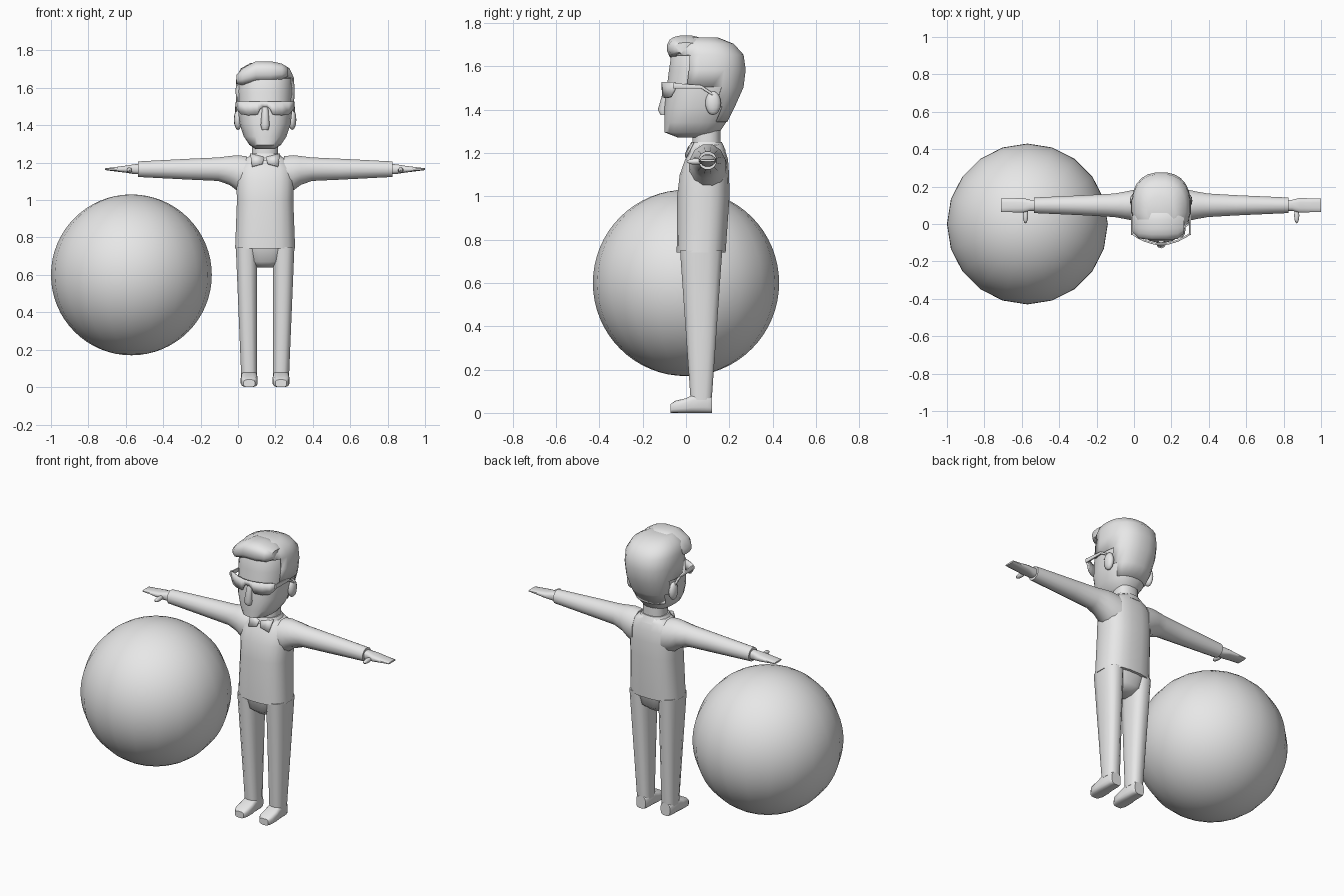
import bpy, bmesh, math
from mathutils import Vector

default_cube = bpy.data.objects.get("Cube")
if default_cube:
    bpy.data.objects.remove(default_cube, do_unlink=True)

# Shared centre lines of the figure, which stands to one side of the ball
BODY_X = 0.145
ARM_Y, ARM_Z = 0.1, 1.165
LEG_X, LEG_Y = 0.085, 0.07
NECK_Y = 0.095

clay = bpy.data.materials.new("light_grey")
clay.use_nodes = True
clay.diffuse_color = (0.8, 0.8, 0.8, 1)
shader = next(node for node in clay.node_tree.nodes if node.type == 'BSDF_PRINCIPLED')
shader.inputs["Base Color"].default_value = clay.diffuse_color


def finish(name, bm, angle=50, thickness=0):
    """Turn a bmesh into a shaded object in the single material."""
    bmesh.ops.recalc_face_normals(bm, faces=bm.faces)
    mesh = bpy.data.meshes.new(name)
    bm.to_mesh(mesh)
    bm.free()
    mesh.materials.append(clay)
    obj = bpy.data.objects.new(name, mesh)
    bpy.context.collection.objects.link(obj)
    bpy.ops.object.select_all(action='DESELECT')
    obj.select_set(True)
    bpy.context.view_layer.objects.active = obj
    bpy.ops.object.shade_smooth_by_angle(angle=math.radians(angle))
    if thickness:
        solid = obj.modifiers.new("thickness", 'SOLIDIFY')
        solid.thickness = thickness
        solid.offset = -1


def ellipsoid(name, centre, radii, segments=12, rings=8):
    bm = bmesh.new()
    bmesh.ops.create_uvsphere(bm, u_segments=segments, v_segments=rings, radius=1)
    bmesh.ops.scale(bm, verts=bm.verts, vec=radii)
    bmesh.ops.translate(bm, verts=bm.verts, vec=centre)
    finish(name, bm)


def loft(name, axis, centre, sections, sides=16, power=2.4, side=1, tilt=0,
         keep=None, thickness=0):
    """Skin rounded sections: position, two radii and an optional shift of the second centre."""
    bm = bmesh.new()
    loops = []
    start = sections[0][0]
    for pos, r1, r2, *shift in sections:
        loop = []
        for i in range(sides):
            t = math.tau * (i + 0.5) / sides
            c, s = math.cos(t), math.sin(t)
            u = centre[0] + tilt * (pos - start) + r1 * math.copysign(abs(c) ** (2 / power), c)
            v = centre[1] + sum(shift) + r2 * math.copysign(abs(s) ** (2 / power), s)
            x, y, z = {'x': (pos, u, v), 'y': (u, pos, v), 'z': (u, v, pos)}[axis]
            loop.append(bm.verts.new((BODY_X + side * x, y, z)))
        loops.append(loop)
    for low, high in zip(loops, loops[1:]):
        for i in range(sides):
            j = (i + 1) % sides
            bm.faces.new((low[i], low[j], high[j], high[i]))
    bm.faces.new(loops[0])
    bm.faces.new(loops[-1])
    if keep:
        unwanted = [face for face in bm.faces if not keep(face.calc_center_median())]
        bmesh.ops.delete(bm, geom=unwanted, context='FACES')
    finish(name, bm, thickness=thickness)


def strip(name, columns, thickness):
    """Bent plate through columns of a top and a bottom point."""
    bm = bmesh.new()
    offset = Vector((BODY_X, 0, 0))
    pairs = [[bm.verts.new(Vector(point) + offset) for point in column] for column in columns]
    for (top, bottom), (next_top, next_bottom) in zip(pairs, pairs[1:]):
        bm.faces.new((top, bottom, next_bottom, next_top))
    finish(name, bm, 30, thickness)


# Ball
ellipsoid("ball", (-0.57, 0, 0.6), (0.43, 0.43, 0.43), segments=20, rings=32)

# Torso, neck and hips
loft("shirt", 'z', (0, LEG_Y), [
    (0.74, 0.162, 0.114), (1, 0.152, 0.122, 0.01), (1.1, 0.156, 0.115, 0.015),
    (1.17, 0.15, 0.1, 0.025), (1.215, 0.12, 0.08, 0.03), (1.24, 0.075, 0.07, 0.03)],
    sides=20, power=2.6)
loft("neck", 'z', (0, NECK_Y), [(1.2, 0.07, 0.065), (1.35, 0.07, 0.065)])
loft("collar", 'z', (0, NECK_Y), [(1.21, 0.1, 0.09), (1.25, 0.077, 0.072)])
loft("hips", 'z', (0, LEG_Y), [(0.64, 0.05, 0.05), (0.67, 0.11, 0.085), (0.75, 0.15, 0.1)])

# Paired parts
for label, s in (("left", 1), ("right", -1)):
    loft(label + "_sleeve", 'x', (ARM_Y, ARM_Z), [
        (0.1, 0.09, 0.108, -0.035), (0.15, 0.085, 0.098, -0.02), (0.19, 0.076, 0.08, -0.007),
        (0.25, 0.065, 0.065), (0.4, 0.056, 0.058), (0.68, 0.043, 0.043)],
        sides=12, power=2, side=s)
    loft(label + "_hand", 'x', (ARM_Y, ARM_Z), [
        (0.66, 0.03, 0.028), (0.7, 0.03, 0.027), (0.74, 0.04, 0.02), (0.855, 0.036, 0.005)],
        sides=12, power=2.8, side=s)
    ellipsoid(label + "_thumb", (BODY_X + s * 0.725, 0.045, 1.16), (0.014, 0.042, 0.014))
    loft(label + "_trouser_leg", 'z', (LEG_X, LEG_Y), [(0.06, 0.044, 0.05), (0.75, 0.058, 0.1)],
         sides=12, power=2.7, side=s, tilt=0.022)
    shoe = [(-0.072, 0.03, 0.02), (-0.05, 0.044, 0.028), (0, 0.046, 0.034),
            (0.035, 0.043, 0.043), (0.1, 0.041, 0.043), (0.12, 0.032, 0.038)]
    loft(label + "_shoe", 'y', (LEG_X, 0), [(y, width, rise, rise) for y, width, rise in shoe],
         power=3.5, side=s)
    ellipsoid(label + "_ear", (BODY_X + s * 0.145, 0.125, 1.43), (0.022, 0.036, 0.055))
    loft(label + "_spectacle_arm", 'y', (0.155, 1.51), [
        (-0.06, 0.006, 0.013), (0.07, 0.006, 0.008, -0.005), (0.125, 0.006, 0.007, -0.04)],
        sides=8, power=5, side=s)
    strip(label + "_collar_point", [
        ((s * 0.08, 0.03, 1.25), (s * 0.07, -0.005, 1.18)),
        ((s * 0.005, 0.01, 1.23), (s * 0.015, -0.005, 1.195))], 0.008)

# Head, given as height, half width, front and back
skull = [(1.272, 0.05, -0.04, 0.12), (1.295, 0.085, -0.1, 0.155), (1.34, 0.115, -0.1, 0.185),
         (1.41, 0.138, -0.1, 0.22), (1.5, 0.148, -0.09, 0.26), (1.58, 0.152, -0.08, 0.27),
         (1.65, 0.148, -0.07, 0.26), (1.7, 0.125, -0.045, 0.215), (1.73, 0.07, 0, 0.14)]
head_sections = [(z, width, (back - front) / 2, (back + front) / 2)
                 for z, width, front, back in skull]
loft("head", 'z', (0, 0), head_sections, sides=24)
loft("nose", 'z', (0, -0.1), [
    (1.5, 0.016, 0.016, 0.015), (1.4, 0.025, 0.03), (1.375, 0.018, 0.018)], sides=10)


# Hair: a shell over the skull, cut back around the face
def in_hair(p):
    sideburn = p.z > 1.5 and p.y > 0.03
    nape = p.z > 1.35 and p.y > 0.14
    return p.z > 1.63 or sideburn or nape


grow = 0.007
hair_sections = [(z + grow / 2, width + grow, depth + grow, shift)
                 for z, width, depth, shift in head_sections]
loft("hair", 'z', (0, 0), hair_sections, sides=24, keep=in_hair, thickness=0.012)
loft("quiff", 'x', (0, 1.685), [
    (-0.153, 0.045, 0.025, -0.04), (-0.12, 0.078, 0.046, -0.025), (-0.05, 0.088, 0.058),
    (0.03, 0.088, 0.058), (0.09, 0.08, 0.045), (0.122, 0.05, 0.025)], power=2.6)

# Spectacles: one wraparound plate with a narrow bridge
lens_top = 1.527
half = [(0.012, 1.498), (0.028, 1.485), (0.042, 1.457),
        (0.09, 1.453), (0.128, 1.458), (0.156, 1.49)]
outline = [(-x, bottom) for x, bottom in reversed(half)] + half
columns = []
for x, bottom in outline:
    y = 2.3 * x * x - 0.113
    columns.append(((x, y, lens_top), (x, y, bottom)))
strip("spectacles", columns, 0.01)
